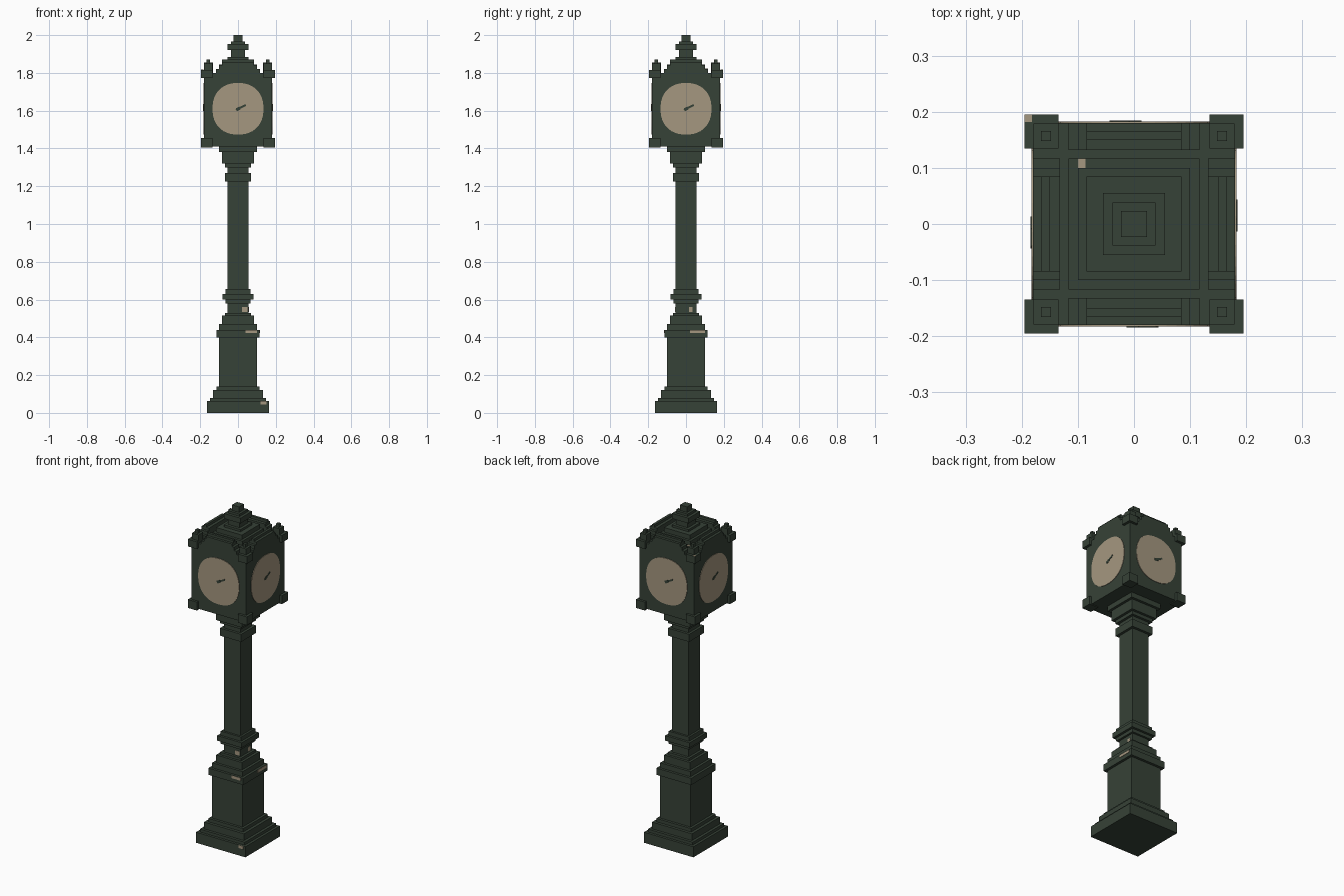
import bpy, bmesh, math
from mathutils import Matrix

if "Cube" in bpy.data.objects:
    bpy.data.objects.remove(bpy.data.objects["Cube"])


def material(name, rgb):
    m = bpy.data.materials.new(name)
    m.diffuse_color = (*rgb, 1)
    m.use_nodes = True
    m.node_tree.nodes["Principled BSDF"].inputs["Base Color"].default_value = m.diffuse_color
    return m


GREEN = material("dark green paint", (0.037, 0.054, 0.038))
CREAM = material("cream", (0.375, 0.31, 0.215))


def finish(name, bm, mat):
    bmesh.ops.recalc_face_normals(bm, faces=bm.faces)
    me = bpy.data.meshes.new(name)
    bm.to_mesh(me)
    bm.free()
    me.materials.append(mat)
    ob = bpy.data.objects.new(name, me)
    bpy.context.collection.objects.link(ob)
    return ob


def square_stack(name, steps, z, cx=0, cy=0):
    """Stepped square column: steps are (half width, top height)."""
    bm = bmesh.new()
    rings = []
    for half, top in steps:
        for level in (z, top):
            rings.append([bm.verts.new((cx + sx * half, cy + sy * half, level))
                          for sx, sy in ((-1, -1), (1, -1), (1, 1), (-1, 1))])
        z = top
    for a, b in zip(rings, rings[1:]):
        for i in range(4):
            j = (i + 1) % 4
            bm.faces.new((a[i], a[j], b[j], b[i]))
    bm.faces.new(rings[0])
    bm.faces.new(rings[-1])
    return finish(name, bm, GREEN)


def add_box(bm, x0, x1, y0, y1, z0, z1):
    m = (Matrix.Translation(((x0 + x1) / 2, (y0 + y1) / 2, (z0 + z1) / 2))
         @ Matrix.Diagonal((x1 - x0, y1 - y0, z1 - z0, 1)))
    bmesh.ops.create_cube(bm, size=1, matrix=m)


def box(name, mat, *bounds):
    bm = bmesh.new()
    add_box(bm, *bounds)
    return finish(name, bm, mat)


# Pedestal, column and capital
square_stack("pedestal", [(0.163, 0.063), (0.148, 0.08), (0.132, 0.12), (0.115, 0.14),
                          (0.1, 0.4), (0.115, 0.44), (0.1, 0.47), (0.085, 0.515),
                          (0.07, 0.53)], 0)
square_stack("column", [(0.055, 0.58), (0.067, 0.6), (0.081, 0.63), (0.067, 0.655),
                        (0.055, 1.225), (0.07, 1.27), (0.055, 1.3), (0.07, 1.32),
                        (0.085, 1.38), (0.1, 1.41)], 0.53)

# Clock case with stepped roof and finial
square_stack("clock_case", [(0.18, 1.8)], 1.41)
square_stack("roof", [(0.117, 1.82), (0.1, 1.845), (0.085, 1.872), (0.055, 1.885),
                      (0.038, 1.922), (0.055, 1.953), (0.038, 1.967), (0.023, 2.0)], 1.8)

# Corner feet, upper corner blocks and small finials
for sx in (-1, 1):
    for sy in (-1, 1):
        square_stack("corner_foot", [(0.03, 1.455)], 1.405, sx * 0.165, sy * 0.165)
        square_stack("corner_block", [(0.03, 1.815)], 1.772, sx * 0.165, sy * 0.165)
        square_stack("corner_finial", [(0.022, 1.85), (0.009, 1.87)], 1.815,
                     sx * 0.157, sy * 0.157)

# Four sides: stepped gable, dial and hands
for k in range(4):
    turn = Matrix.Rotation(k * math.pi / 2, 4, 'Z')

    bm = bmesh.new()
    for half, y0, y1, z0, z1 in ((0.117, 0.132, 0.18, 1.8, 1.82),
                                 (0.1, 0.132, 0.18, 1.82, 1.84),
                                 (0.085, 0.132, 0.18, 1.84, 1.855),
                                 (0.085, 0.15, 0.165, 1.855, 1.87)):
        add_box(bm, -half, half, -y1, -y0, z0, z1)
    finish("gable", bm, GREEN).matrix_world = turn

    # Dial: slightly squared round plate
    bm = bmesh.new()
    n, e = 40, 2 / 2.25
    rim = []
    for i in range(n):
        a = (i + 0.5) * 2 * math.pi / n
        c, s = math.cos(a), math.sin(a)
        rim.append(bm.verts.new((math.copysign(abs(c) ** e, c) * 0.135, -0.178,
                                 1.61 + math.copysign(abs(s) ** e, s) * 0.137)))
    face = bm.faces.new(rim)
    ext = bmesh.ops.extrude_face_region(bm, geom=[face])
    for v in ext["geom"]:
        if isinstance(v, bmesh.types.BMVert):
            v.co.y = -0.183
    finish("dial", bm, CREAM).matrix_world = turn

    # Hands: short diagonal pointer and hub
    bm = bmesh.new()
    add_box(bm, -0.012, 0.046, -0.1845, -0.182, -0.005, 0.005)
    add_box(bm, -0.009, 0.012, -0.1848, -0.182, -0.009, 0.007)
    hands = finish("hands", bm, GREEN)
    hands.matrix_world = (turn @ Matrix.Translation((0, 0, 1.61))
                          @ Matrix.Rotation(-0.45, 4, 'Y'))

# Worn paint patches on the ledges and roof
box("worn_patch", CREAM, 0.04, 0.1, -0.117, -0.114, 0.422, 0.438)
box("worn_patch", CREAM, 0.114, 0.117, 0.02, 0.1, 0.422, 0.438)
box("worn_patch", CREAM, 0.12, 0.15, -0.165, -0.162, 0.045, 0.063)
box("worn_patch", CREAM, 0.02, 0.05, -0.057, -0.054, 0.535, 0.56)
box("worn_patch", CREAM, 0.054, 0.057, 0.015, 0.035, 0.535, 0.56)
box("worn_patch", CREAM, -0.1, -0.086, 0.1, 0.117, 1.818, 1.822)
box("worn_patch", CREAM, -0.195, -0.182, 0.182, 0.195, 1.813, 1.817)
